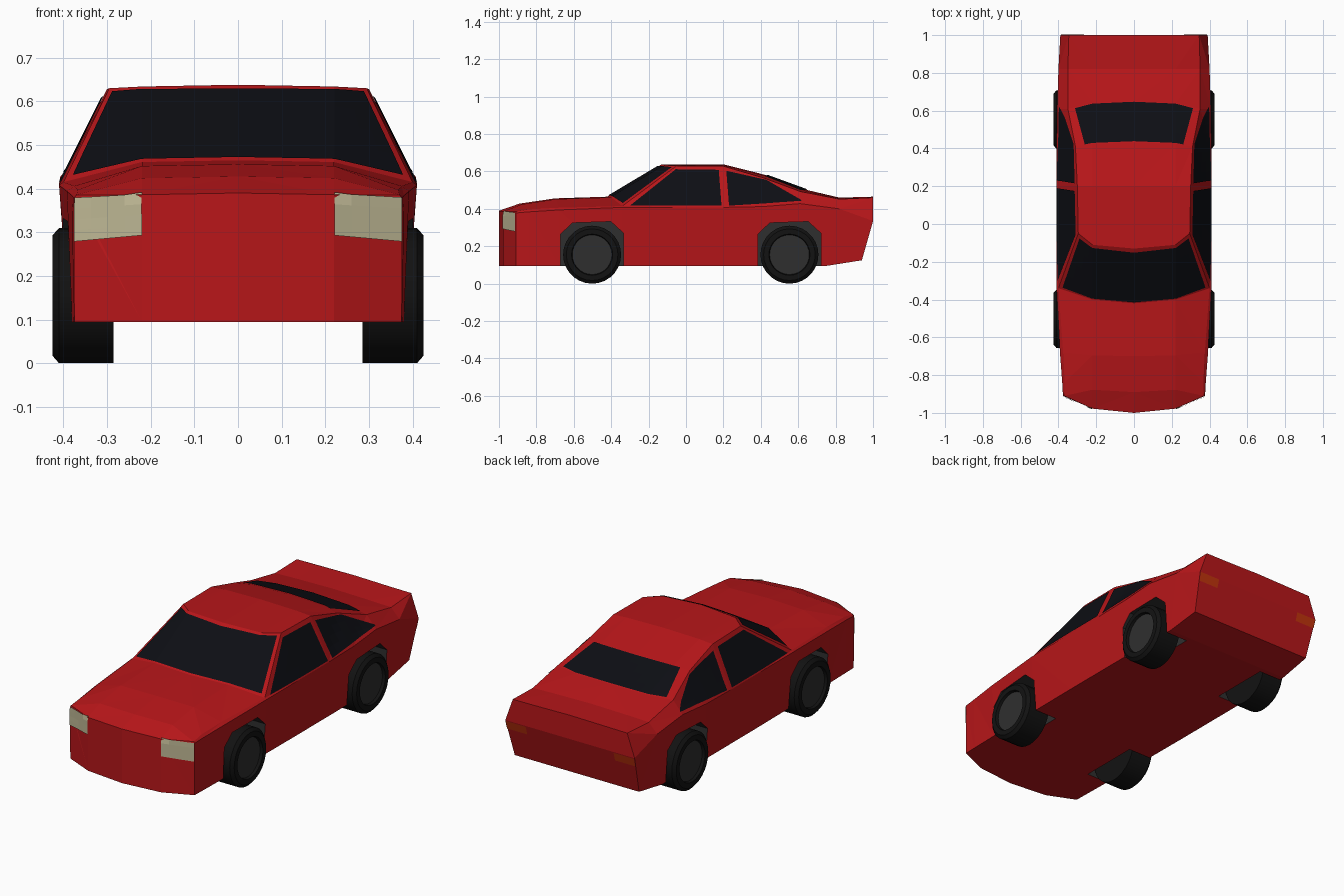
import bpy
import bmesh
from mathutils import Vector, Matrix
from mathutils.bvhtree import BVHTree
from math import tau

default = bpy.data.objects.get("Cube")
if default:
    bpy.data.objects.remove(default, do_unlink=True)


def material(name, r, g, b, roughness=0.5):
    mat = bpy.data.materials.new(name)
    mat.use_nodes = True
    mat.diffuse_color = (r, g, b, 1)
    shader = mat.node_tree.nodes["Principled BSDF"]
    shader.inputs["Base Color"].default_value = (r, g, b, 1)
    shader.inputs["Roughness"].default_value = roughness
    return mat


paint = material("red_paint", .48, .008, .01)
glass = material("dark_glass", .004, .0045, .007)
lens = material("headlight_lens", .52, .48, .3)
tail = material("tail_lens", .55, .035, .004)
rubber = material("rubber", .006, .006, .006, .8)
grey = material("dark_grey", .028, .028, .028, .8)


def make_object(name, bm, *materials):
    mesh = bpy.data.meshes.new(name)
    bm.to_mesh(mesh)
    bm.free()
    obj = bpy.data.objects.new(name, mesh)
    bpy.context.collection.objects.link(obj)
    for mat in materials:
        mesh.materials.append(mat)
    return obj


def select_only(obj):
    bpy.ops.object.select_all(action="DESELECT")
    obj.select_set(True)
    bpy.context.view_layer.objects.active = obj


# Body stations, nose to tail: centre y, edge sweep, bottom shift, bottom z,
# sill width, belt width, belt z, roof edge width, roof edge z, crown z
STATIONS = [
    (-1, .09, 0, .095, .375, .376, .378, .37, .386, .39),
    (-.89, .05, 0, .095, .377, .38, .384, .367, .397, .428),
    (-.7, .02, 0, .095, .38, .392, .394, .375, .406, .456),
    (-.42, .08, 0, .095, .385, .41, .408, .4, .415, .465),
    (-.13, .08, 0, .095, .387, .41, .408, .295, .63, .638),
    (.2, 0, 0, .095, .387, .41, .408, .3, .628, .638),
    (.43, -.02, 0, .095, .387, .41, .412, .31, .567, .58),
    (.65, -.04, 0, .095, .385, .407, .428, .35, .493, .5),
    (.82, 0, -.07, .095, .382, .4, .4, .35, .452, .46),
    (1, 0, -.06, .125, .375, .39, .335, .345, .46, .465),
]
MID = .22


def section(y, sweep, shift, zb, sill, belt, belt_z, roof, roof_z, crown):
    mid_y, edge_y = y + sweep * .25, y + sweep
    half = [(0, y + shift, zb), (MID, mid_y + shift, zb), (sill, edge_y + shift, zb),
            (belt, edge_y, belt_z), (roof, edge_y, roof_z),
            (MID, mid_y, crown - .004), (0, y, crown)]
    return half + [(-px, py, pz) for px, py, pz in half[-2:0:-1]]


bm = bmesh.new()
rings = [[bm.verts.new(p) for p in section(*s)] for s in STATIONS]
count = len(rings[0])
for a, b in zip(rings, rings[1:]):
    for i in range(count):
        j = (i + 1) % count
        bm.faces.new((a[i], a[j], b[j], b[i]))

# Nose strips, then the tail panel folded at the belt
nose, rear = rings[0], rings[-1]
for strip in ((0, 1, 5, 6), (1, 2, 3, 4, 5), (6, 7, 11, 0), (7, 8, 9, 10, 11)):
    bm.faces.new([nose[i] for i in strip])
bm.faces.new(rear[3:10])
bm.faces.new(rear[:4] + rear[9:])
bmesh.ops.triangulate(bm, faces=bm.faces)
bmesh.ops.recalc_face_normals(bm, faces=bm.faces)
surface = BVHTree.FromBMesh(bm)
body = make_object("body", bm, paint, grey)


# Glass and lamps are thin panels laid onto the body along one axis
def panel(name, cells, axis, side, mat, mirror=False, steps=4):
    bm = bmesh.new()
    free = [i for i in range(3) if i != axis]
    ray = Vector((0, 0, 0))
    ray[axis] = -side

    def drop(u, v):
        start = Vector((0, 0, 0))
        start[free[0]], start[free[1]], start[axis] = u, v, side * 3
        hit, normal, _, _ = surface.ray_cast(start, ray)
        return bm.verts.new(hit + normal * .004) if hit else None

    for cell in cells:
        for flip in ((1, -1) if mirror else (1,)):
            a, b, c, d = [Vector((u * flip, v)) for u, v in cell]
            grid = []
            for i in range(steps + 1):
                s = i / steps
                low, high = a.lerp(b, s), d.lerp(c, s)
                grid.append([drop(*low.lerp(high, j / steps)) for j in range(steps + 1)])
            for i in range(steps):
                for j in range(steps):
                    quad = (grid[i][j], grid[i + 1][j], grid[i + 1][j + 1], grid[i][j + 1])
                    if all(quad):
                        face = bm.faces.new(quad)
                        face.normal_update()
                        if face.normal.dot(ray) > 0:
                            face.normal_flip()
    bmesh.ops.remove_doubles(bm, verts=bm.verts, dist=.0005)
    return make_object(name, bm, mat)


panel("windshield", [
    [(0, -.413), (MID, -.393), (MID, -.125), (0, -.15)],
    [(MID, -.393), (.377, -.335), (.287, -.075), (MID, -.125)],
], 2, 1, glass, mirror=True)
panel("rear_window", [
    [(0, .437), (MID, .428), (MID, .636), (0, .646)],
    [(MID, .428), (.26, .42), (.312, .612), (MID, .636)],
], 2, 1, glass, mirror=True)
for label, side in (("left", 1), ("right", -1)):
    panel(label + "_door_window", [
        [(-.3, .415), (.19, .415), (.175, .607), (-.055, .61)],
    ], 0, side, glass)
    panel(label + "_quarter_window", [
        [(.23, .415), (.435, .428), (.43, .553), (.215, .602)],
        [(.435, .428), (.62, .441), (.615, .446), (.43, .553)],
    ], 0, side, glass)
panel("headlights", [[(MID, .293), (.374, .279), (.374, .379), (MID, .388)]],
      1, -1, lens, mirror=True)
panel("tail_lights", [[(.265, .287), (.386, .287), (.388, .333), (.265, .333)]],
      1, 1, tail, mirror=True)

# Wheel arches cut with a chamfered profile, lined in grey
AXLES = {"front": -.502, "rear": .553}
ARCH = [(-.168, .05), (-.168, .265), (-.105, .325), (.1, .332), (.168, .27), (.168, .05)]
for place, axle in AXLES.items():
    for side in (1, -1):
        bm = bmesh.new()
        face = bm.faces.new([bm.verts.new((side * .25, axle + y, z)) for y, z in ARCH])
        solid = bmesh.ops.extrude_face_region(bm, geom=[face])
        outer = [v for v in solid["geom"] if isinstance(v, bmesh.types.BMVert)]
        bmesh.ops.translate(bm, verts=outer, vec=(side * .3, 0, 0))
        bmesh.ops.recalc_face_normals(bm, faces=bm.faces)
        cutter = make_object(place + "_arch_cutter", bm, grey)
        cutter.hide_render = True
        cut = body.modifiers.new("arch", "BOOLEAN")
        cut.operation = "DIFFERENCE"
        cut.solver = "EXACT"
        cut.material_mode = "TRANSFER"
        cut.object = cutter
        select_only(body)
        bpy.ops.object.modifier_apply(modifier=cut.name)
        bpy.data.objects.remove(cutter, do_unlink=True)

# Wheels: a lathed tyre with a recessed grey hub
RADIUS = .155
TYRE = [(.285, 0), (.285, RADIUS), (.41, RADIUS), (.425, .138),
        (.425, .11), (.41, .106), (.41, 0)]
for place, axle in AXLES.items():
    for label, side in (("left", 1), ("right", -1)):
        bm = bmesh.new()
        points = [bm.verts.new((x, 0, r)) for x, r in TYRE]
        edges = [bm.edges.new(pair) for pair in zip(points, points[1:])]
        bmesh.ops.spin(bm, geom=points + edges, axis=(1, 0, 0), cent=(0, 0, 0),
                       angle=tau, steps=28)
        bmesh.ops.remove_doubles(bm, verts=bm.verts, dist=.0005)
        bmesh.ops.transform(bm, verts=bm.verts,
                            matrix=Matrix.Translation((0, axle, RADIUS))
                            @ Matrix.Diagonal((side, 1, 1, 1)))
        bmesh.ops.recalc_face_normals(bm, faces=bm.faces)
        for face in bm.faces:
            hub = all(abs(v.co.x) < .42 for v in face.verts)
            near = all((v.co.yz - Vector((axle, RADIUS))).length < .108 for v in face.verts)
            outside = all(abs(v.co.x) > .4 for v in face.verts)
            face.material_index = int(hub and near and outside)
        wheel = make_object(f"{place}_{label}_wheel", bm, rubber, grey)
        select_only(wheel)
        bpy.ops.object.shade_smooth_by_angle(angle=.5)
